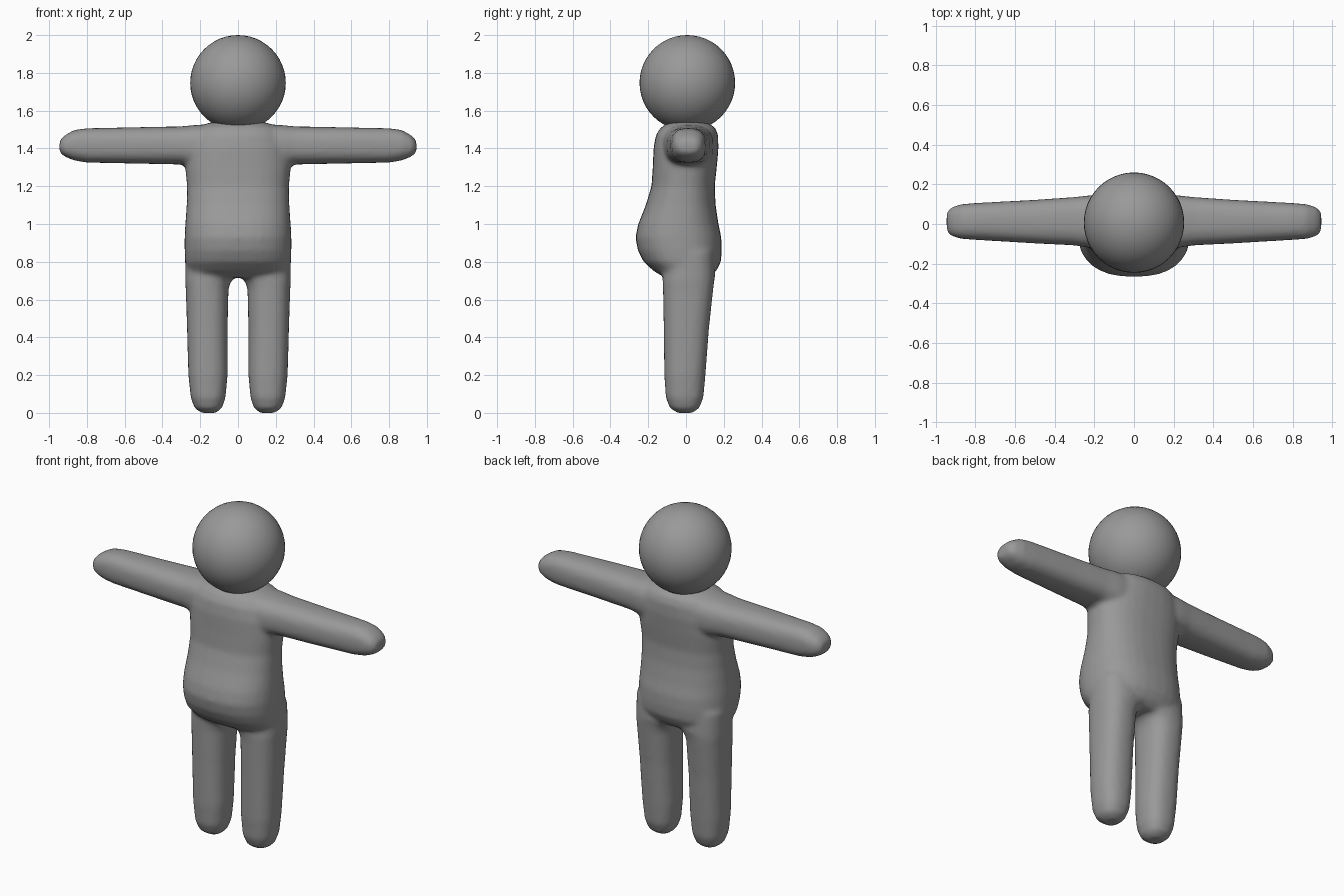
import bpy, bmesh, math
from mathutils import Vector

if "Cube" in bpy.data.objects:
    bpy.data.objects.remove(bpy.data.objects["Cube"])

grey = bpy.data.materials.new("plain grey")
grey.diffuse_color = (0.32, 0.32, 0.32, 1)
grey.use_nodes = True
grey.node_tree.nodes["Principled BSDF"].inputs["Base Color"].default_value = grey.diffuse_color


def oval(t, power):
    """Point on a rounded-square outline of unit half size."""
    c, s = math.cos(t), math.sin(t)
    return (math.copysign(abs(c) ** (2 / power), c),
            math.copysign(abs(s) ** (2 / power), s))


def loft(bm, rings, place, power=2.4, sides=32):
    """Skin rings of (position, a_min, a_max, b_min, b_max), capped at both ends."""
    loops = []
    for pos, a0, a1, b0, b1 in rings:
        loop = []
        for i in range(sides):
            u, v = oval(2 * math.pi * i / sides, power)
            a = (a0 + a1) / 2 + u * (a1 - a0) / 2
            b = (b0 + b1) / 2 + v * (b1 - b0) / 2
            loop.append(bm.verts.new(place(pos, a, b)))
        loops.append(loop)
    faces = [bm.faces.new(loops[0]), bm.faces.new(loops[-1])]
    for lo, hi in zip(loops, loops[1:]):
        for i in range(sides):
            j = (i + 1) % sides
            faces.append(bm.faces.new((lo[i], lo[j], hi[j], hi[i])))
    bmesh.ops.recalc_face_normals(bm, faces=faces)


bm = bmesh.new()

# Torso with round belly: height, x range, y range
torso = [(0.715, -0.235, 0.235, -0.11, 0.12), (0.75, -0.265, 0.265, -0.17, 0.16),
         (0.80, -0.28, 0.28, -0.225, 0.185), (0.86, -0.283, 0.283, -0.255, 0.19),
         (0.93, -0.283, 0.283, -0.268, 0.187), (1.00, -0.279, 0.279, -0.253, 0.172),
         (1.10, -0.272, 0.272, -0.213, 0.157), (1.20, -0.27, 0.27, -0.183, 0.152),
         (1.30, -0.28, 0.28, -0.176, 0.163), (1.40, -0.275, 0.275, -0.172, 0.172),
         (1.47, -0.25, 0.25, -0.16, 0.17), (1.51, -0.22, 0.22, -0.135, 0.155),
         (1.538, -0.15, 0.15, -0.09, 0.11)]
loft(bm, torso, lambda p, a, b: Vector((a, b, p)))

# Legs: height, x range, y range
leg = [(0.0, 0.115, 0.195, -0.045, 0.035), (0.025, 0.085, 0.23, -0.085, 0.07),
       (0.08, 0.066, 0.25, -0.107, 0.092), (0.20, 0.055, 0.263, -0.115, 0.103),
       (0.45, 0.055, 0.27, -0.118, 0.122), (0.66, 0.05, 0.277, -0.122, 0.145),
       (0.70, 0.035, 0.28, -0.124, 0.15), (0.73, 0.0, 0.28, -0.125, 0.155),
       (0.85, 0.0, 0.28, -0.12, 0.15)]

# Arms: distance from centre, y range, z range
arm = [(0.10, -0.13, 0.15, 1.29, 1.53), (0.22, -0.12, 0.145, 1.30, 1.525),
       (0.30, -0.108, 0.136, 1.315, 1.517), (0.50, -0.098, 0.122, 1.319, 1.513),
       (0.80, -0.08, 0.106, 1.325, 1.507), (0.87, -0.075, 0.10, 1.337, 1.497),
       (0.92, -0.062, 0.085, 1.358, 1.468), (0.945, -0.035, 0.06, 1.38, 1.44)]

for side in (-1, 1):
    loft(bm, leg, lambda p, a, b: Vector((side * a, b, p)))
    loft(bm, arm, lambda p, a, b: Vector((side * p, a, b)), power=2.6)

mesh = bpy.data.meshes.new("body")
bm.to_mesh(mesh)
bm.free()
body = bpy.data.objects.new("body", mesh)
bpy.context.collection.objects.link(body)
mesh.materials.append(grey)

# Blend torso and limbs into one soft skin
skin = body.modifiers.new("fuse", 'REMESH')
skin.mode = 'VOXEL'
skin.voxel_size = 0.014
skin.use_smooth_shade = True
soften = body.modifiers.new("soften", 'SMOOTH')
soften.factor = 0.5
soften.iterations = 6

# Head
bpy.ops.mesh.primitive_uv_sphere_add(segments=48, ring_count=24, radius=0.253,
                                     location=(0, 0.007, 1.747))
head = bpy.context.object
head.name = "head"
head.data.materials.append(grey)
bpy.ops.object.shade_smooth()
